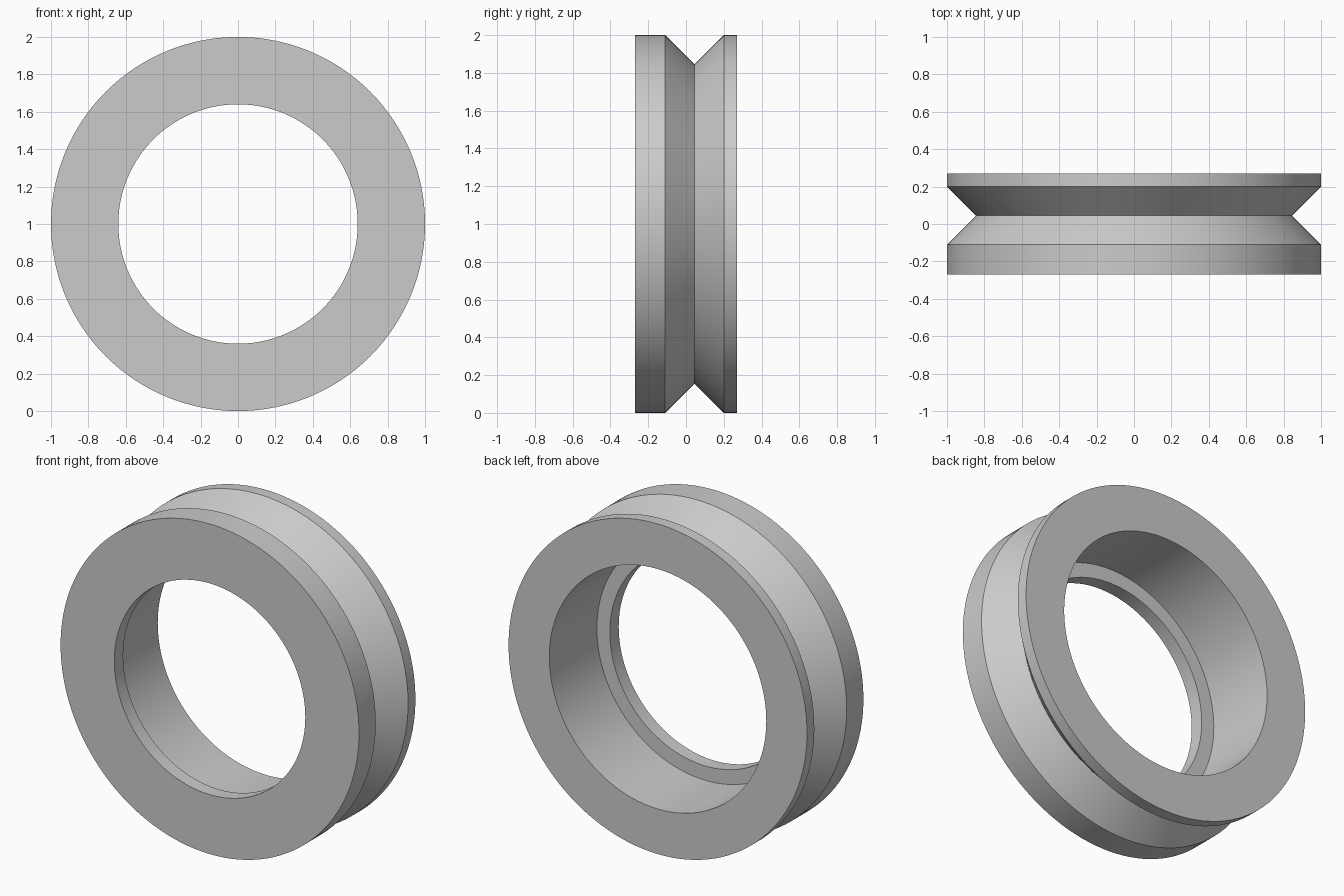
import bpy, bmesh, math
from mathutils import Matrix, Vector

cube = bpy.data.objects.get("Cube")
if cube:
    bpy.data.objects.remove(cube, do_unlink=True)

SEGMENTS = 128

# Plain grey material
grey = bpy.data.materials.new("light_grey")
grey.use_nodes = True
colour = (0.6, 0.6, 0.6, 1)
grey.diffuse_color = colour
grey.node_tree.nodes["Principled BSDF"].inputs["Base Color"].default_value = colour

# Closed cross-section as (radius, y): V-grooved rim, stepped bore with a front lip
profile = [
    (0.64, -0.27), (1.0, -0.27), (1.0, -0.11), (0.845, 0.045),
    (1.0, 0.2), (1.0, 0.27), (0.727, 0.27), (0.727, -0.185), (0.64, -0.185),
]

# Revolve the cross-section around the y axis
bm = bmesh.new()
rings = []
for i in range(SEGMENTS):
    turn = Matrix.Rotation(math.tau * i / SEGMENTS, 3, 'Y')
    rings.append([bm.verts.new(turn @ Vector((r, y, 0)) + Vector((0, 0, 1)))
                  for r, y in profile])
for i, ring in enumerate(rings):
    following = rings[(i + 1) % SEGMENTS]
    for j in range(len(profile)):
        k = (j + 1) % len(profile)
        bm.faces.new((ring[j], ring[k], following[k], following[j]))
bmesh.ops.recalc_face_normals(bm, faces=bm.faces)

mesh = bpy.data.meshes.new("grooved_ring")
bm.to_mesh(mesh)
bm.free()
mesh.materials.append(grey)
ring_obj = bpy.data.objects.new("grooved_ring", mesh)
bpy.context.collection.objects.link(ring_obj)

# Smooth round walls, sharp profile corners
bpy.ops.object.select_all(action='DESELECT')
ring_obj.select_set(True)
bpy.context.view_layer.objects.active = ring_obj
bpy.ops.object.shade_smooth_by_angle(angle=math.radians(30))
